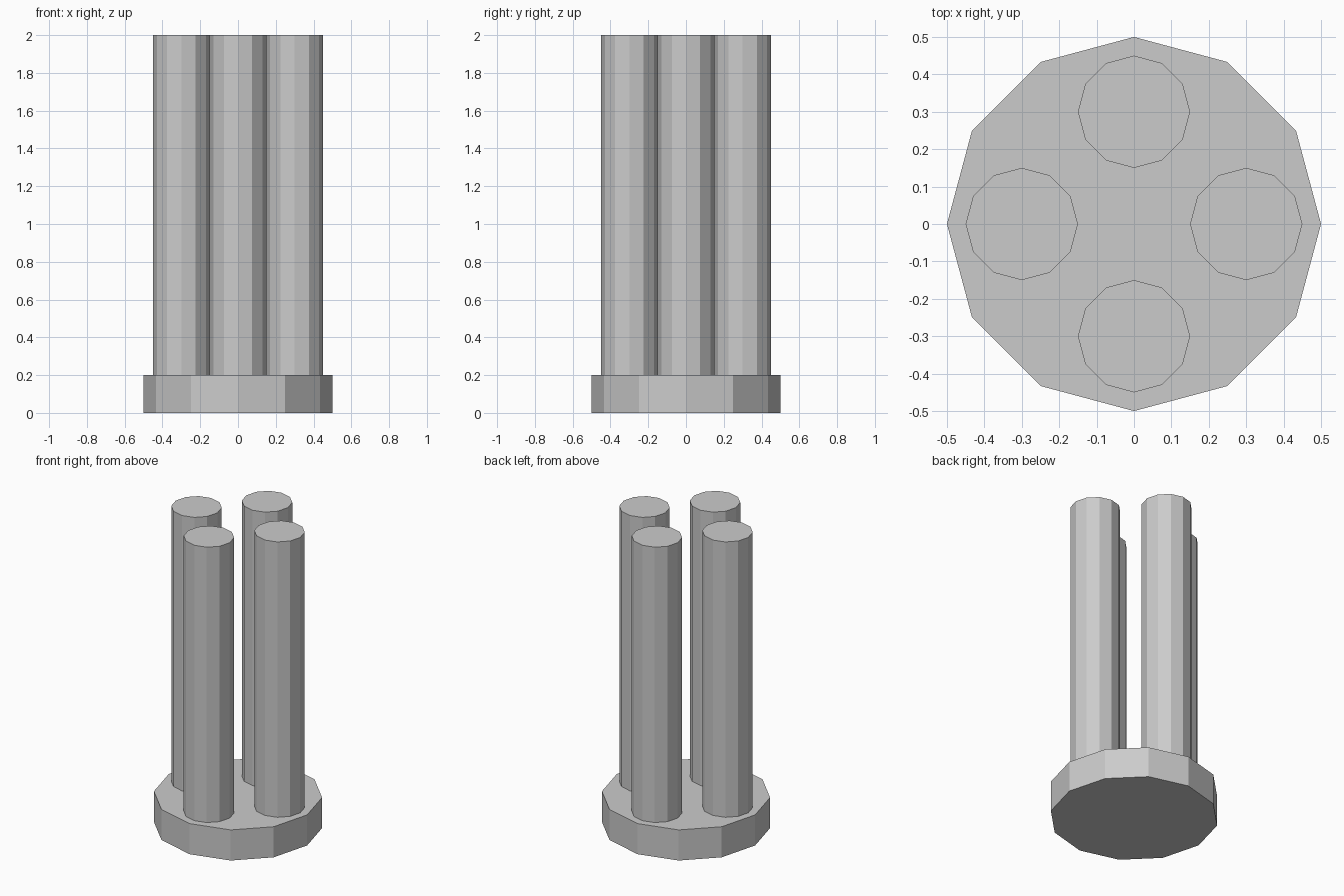
import bpy
from math import cos, sin, pi

cube = bpy.data.objects.get("Cube")
if cube:
    bpy.data.objects.remove(cube, do_unlink=True)

SIDES = 12
BASE_HEIGHT = 0.2
TOTAL_HEIGHT = 2.0

# Single grey material
grey = bpy.data.materials.new("plain_grey")
grey.use_nodes = True
colour = (0.6, 0.6, 0.6, 1)
grey.diffuse_color = colour
grey.node_tree.nodes["Principled BSDF"].inputs["Base Color"].default_value = colour


def cylinder(name, radius, bottom, top, x=0, y=0):
    bpy.ops.mesh.primitive_cylinder_add(
        vertices=SIDES, radius=radius, depth=top - bottom,
        location=(x, y, (bottom + top) / 2))
    obj = bpy.context.object
    obj.name = name
    obj.data.materials.append(grey)
    bpy.ops.object.shade_flat()
    return obj


# Round base plate
cylinder("base", 0.5, 0, BASE_HEIGHT)

# Four columns spaced evenly around the centre
for i, side in enumerate(("left", "back", "right", "front")):
    angle = i * pi / 2
    cylinder(side + "_column", 0.15, BASE_HEIGHT, TOTAL_HEIGHT,
             0.3 * cos(angle), 0.3 * sin(angle))
